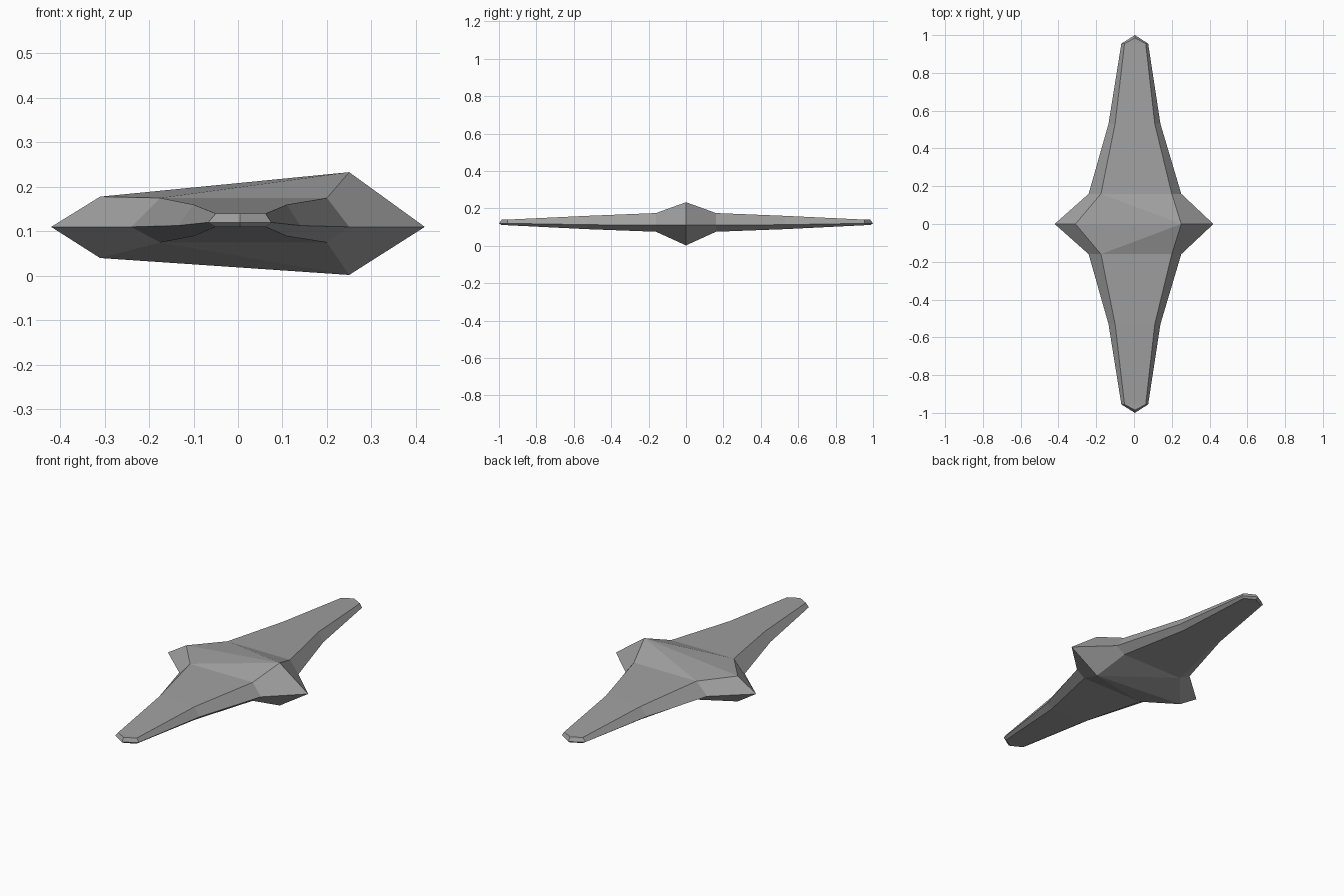
import bpy, bmesh

if "Cube" in bpy.data.objects:
    bpy.data.objects.remove(bpy.data.objects["Cube"])

# Half-hull stations from the middle to the end:
# y, mid left x, mid right x, mid z, edge left x, edge right x,
# top left z, top right z, bottom left z, bottom right z
STATIONS = [
    (0.00, -0.42, 0.42, 0.11, -0.31, 0.25, 0.178, 0.233, 0.040, 0.002),
    (0.16, -0.24, 0.25, 0.11, -0.175, 0.20, 0.175, 0.175, 0.075, 0.075),
    (0.53, -0.135, 0.14, 0.113, -0.10, 0.11, 0.160, 0.160, 0.089, 0.089),
    (0.955, -0.067, 0.075, 0.12, -0.05, 0.062, 0.140, 0.140, 0.110, 0.110),
]

grey = bpy.data.materials.new("grey")
grey.diffuse_color = (0.35, 0.35, 0.35, 1)
grey.use_nodes = True
grey.node_tree.nodes["Principled BSDF"].inputs["Base Color"].default_value = grey.diffuse_color

bm = bmesh.new()


def ring(s, side):
    """Hexagonal section: left mid, left top, right top, right mid, right bottom, left bottom."""
    y, ml, mr, mz, el, er, tl, tr, bl, br = s
    pts = [(ml, mz), (el, tl), (er, tr), (mr, mz), (er, br), (el, bl)]
    return [bm.verts.new((x, y * side, z)) for x, z in pts]


middle = ring(STATIONS[0], 1)
for side in (1, -1):
    rings = [middle] + [ring(s, side) for s in STATIONS[1:]]
    for n, (a, b) in enumerate(zip(rings, rings[1:])):
        for i in range(6):
            j = (i + 1) % 6
            if n == 0 and i in (1, 4):
                # Twisted central panels, creased from the tall right corner
                hi, lo = (j, i) if i == 1 else (i, j)
                bm.faces.new((a[hi], a[lo], b[lo]))
                bm.faces.new((a[hi], b[lo], b[hi]))
            else:
                bm.faces.new((a[i], a[j], b[j], b[i]))
    # Pointed end: upper, middle and lower tip points
    e = rings[-1]
    top, mid, low = [bm.verts.new((0.005, y * side, z))
                     for y, z in ((0.985, 0.14), (1.0, 0.12), (0.985, 0.11))]
    for f in ((e[1], e[2], top), (e[4], e[5], low),
              (e[0], e[1], top, mid), (e[2], e[3], mid, top),
              (e[3], e[4], low, mid), (e[5], e[0], mid, low)):
        bm.faces.new(f)

bmesh.ops.recalc_face_normals(bm, faces=bm.faces)
mesh = bpy.data.meshes.new("faceted_hull")
bm.to_mesh(mesh)
bm.free()
mesh.materials.append(grey)
bpy.context.collection.objects.link(bpy.data.objects.new("faceted_hull", mesh))
